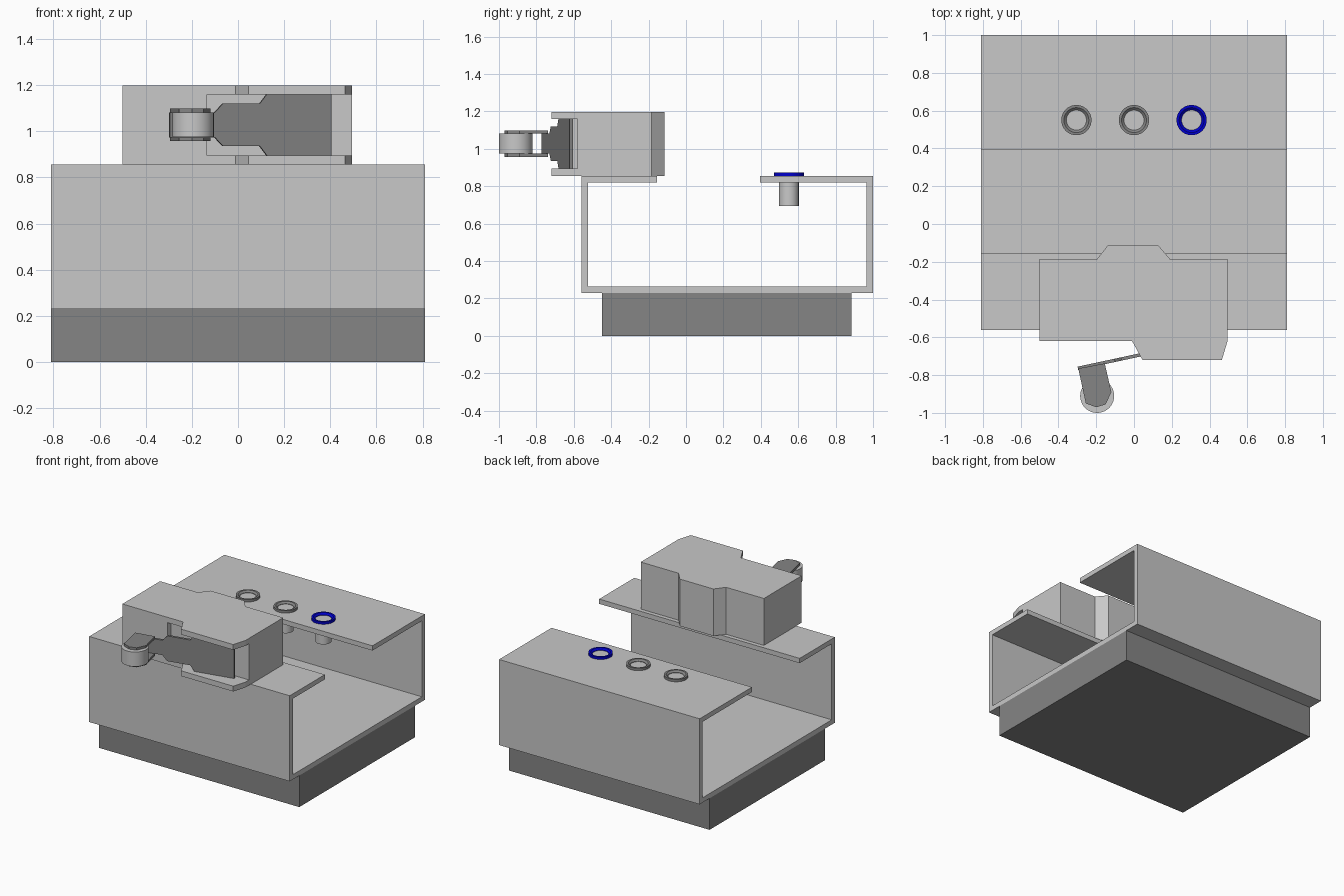
import bpy, bmesh, math
from mathutils import Vector

if "Cube" in bpy.data.objects:
    bpy.data.objects.remove(bpy.data.objects["Cube"])


def material(name, rgb):
    m = bpy.data.materials.new(name)
    m.diffuse_color = (*rgb, 1)
    m.use_nodes = True
    m.node_tree.nodes["Principled BSDF"].inputs["Base Color"].default_value = m.diffuse_color
    return m


LIGHT = material("light_grey", (0.58, 0.58, 0.58))
DARK = material("dark_grey", (0.235, 0.235, 0.235))
BLUE = material("blue", (0.0, 0.0, 0.6))


def prism(name, base, direction, mat):
    """Extrude a flat polygon along a vector."""
    bm = bmesh.new()
    face = bm.faces.new([bm.verts.new(p) for p in base])
    ext = bmesh.ops.extrude_face_region(bm, geom=[face])
    verts = [g for g in ext["geom"] if isinstance(g, bmesh.types.BMVert)]
    bmesh.ops.translate(bm, verts=verts, vec=Vector(direction))
    bmesh.ops.recalc_face_normals(bm, faces=bm.faces)
    me = bpy.data.meshes.new(name)
    bm.to_mesh(me)
    bm.free()
    ob = bpy.data.objects.new(name, me)
    bpy.context.collection.objects.link(ob)
    me.materials.append(mat)
    return ob


def plan(name, pts, z0, z1, mat):
    return prism(name, [(x, y, z0) for x, y in pts], (0, 0, z1 - z0), mat)


def box(name, x0, x1, y0, y1, z0, z1, mat):
    return plan(name, [(x0, y0), (x1, y0), (x1, y1), (x0, y1)], z0, z1, mat)


def lathe(name, x, y, profile, mat, n=40):
    """Revolve a closed (radius, z) profile about a vertical axis."""
    bm = bmesh.new()
    rings = []
    for i in range(n):
        a = 2 * math.pi * i / n
        rings.append([bm.verts.new((r * math.cos(a), r * math.sin(a), z)) for r, z in profile])
    k = len(profile)
    for i in range(n):
        a, b = rings[i], rings[(i + 1) % n]
        for j in range(k):
            bm.faces.new((a[j], b[j], b[(j + 1) % k], a[(j + 1) % k]))
    bmesh.ops.remove_doubles(bm, verts=bm.verts, dist=1e-5)
    bmesh.ops.recalc_face_normals(bm, faces=bm.faces)
    me = bpy.data.meshes.new(name)
    bm.to_mesh(me)
    bm.free()
    ob = bpy.data.objects.new(name, me)
    ob.location = (x, y, 0)
    bpy.context.collection.objects.link(ob)
    me.materials.append(mat)
    bpy.ops.object.select_all(action='DESELECT')
    ob.select_set(True)
    bpy.context.view_layer.objects.active = ob
    bpy.ops.object.shade_smooth_by_angle(angle=math.radians(30))
    return ob


# base block and open-topped channel
box("base_block", -0.81, 0.81, -0.45, 0.885, 0, 0.23, DARK)
t = 0.035
y0, y1, z0, z1 = -0.56, 1.0, 0.23, 0.855
section = [(y0, z0), (y1, z0), (y1, z1), (0.395, z1), (0.395, z1 - t), (y1 - t, z1 - t),
           (y1 - t, z0 + t), (y0 + t, z0 + t), (y0 + t, z1 - t), (-0.155, z1 - t),
           (-0.155, z1), (y0, z1)]
prism("channel", [(-0.81, y, z) for y, z in section], (1.62, 0, 0), LIGHT)

# switch housing with a pocket open to the front and right
body = plan("switch_body", [(-0.5, -0.185), (-0.195, -0.185), (-0.14, -0.115), (0.13, -0.115),
                            (0.19, -0.185), (0.495, -0.185), (0.495, -0.62), (0.465, -0.72),
                            (0.045, -0.72), (-0.01, -0.62), (-0.5, -0.62)], 0.855, 1.198, LIGHT)
cutter = box("pocket_cutter", -0.135, 0.6, -0.9, -0.58, 0.894, 1.159, LIGHT)
cutter.hide_render = True
mod = body.modifiers.new("pocket", 'BOOLEAN')
mod.operation = 'DIFFERENCE'
mod.solver = 'EXACT'
mod.object = cutter
bpy.context.view_layer.objects.active = body
bpy.ops.object.modifier_apply(modifier=mod.name)
bpy.data.objects.remove(cutter)

# slanted lever, stepped outline mirrored about its centre height
zc = 1.028
half = [(0.405, 0.132), (0.125, 0.132), (0.095, 0.092), (-0.065, 0.092), (-0.1, 0.054), (-0.295, 0.054)]
outline = [(x, zc + h) for x, h in half] + [(x, zc - h) for x, h in reversed(half)]
prism("lever", [(x, -0.709 + 0.215 * x, z) for x, z in outline], (-0.004, 0.017, 0), DARK)

# roller bracket plates and roller
cheek = [(-0.295, -0.765), (-0.155, -0.738), (-0.12, -0.89), (-0.15, -0.955), (-0.2, -0.97), (-0.255, -0.95)]
for side, za, zb in (("upper", zc + 0.054, zc + 0.071), ("lower", zc - 0.071, zc - 0.054)):
    plan("roller_bracket_" + side, cheek, za, zb, DARK)
lathe("roller", -0.195, -0.91, [(0, 0.975), (0.09, 0.975), (0.09, 1.081), (0, 1.081)], LIGHT)

# three indicator lamps: bevelled ring and a post through the shelf
for x, tag, mat in ((-0.305, "left", DARK), (0, "middle", DARK), (0.305, "right", BLUE)):
    lathe("lamp_ring_" + tag, x, 0.55,
          [(0.08, 0.85), (0.08, 0.873), (0.066, 0.873), (0.053, 0.862), (0.053, 0.85)], mat)
    lathe("lamp_post_" + tag, x, 0.55, [(0, 0.695), (0.053, 0.695), (0.053, 0.859), (0, 0.859)], LIGHT)
